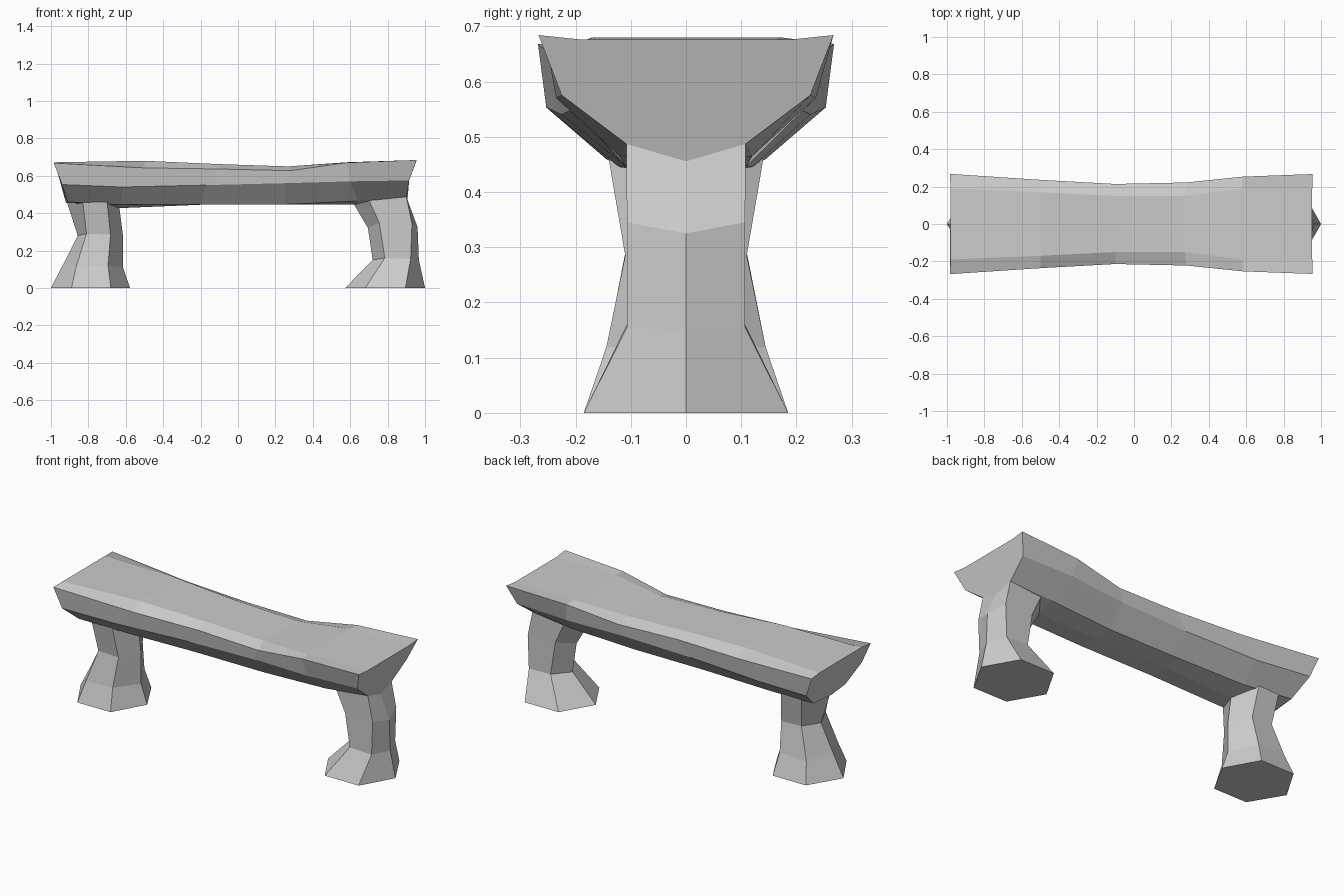
import bpy, bmesh

if "Cube" in bpy.data.objects:
    bpy.data.objects.remove(bpy.data.objects["Cube"])


def loft(name, rings):
    """Skin a list of equal-length point rings and cap both ends."""
    bm = bmesh.new()
    loops = [[bm.verts.new(p) for p in ring] for ring in rings]
    n = len(loops[0])
    for a, b in zip(loops, loops[1:]):
        for i in range(n):
            j = (i + 1) % n
            bm.faces.new((a[i], a[j], b[j], b[i]))
    bm.faces.new(loops[0])
    bm.faces.new(loops[-1])
    bmesh.ops.recalc_face_normals(bm, faces=bm.faces)
    mesh = bpy.data.meshes.new(name)
    bm.to_mesh(mesh)
    bm.free()
    obj = bpy.data.objects.new(name, mesh)
    bpy.context.collection.objects.link(obj)
    return obj


def seat_ring(inner, rim, side, under, keel):
    """Each argument is (x, half width, height); keel is the centre line."""
    half = [inner, rim, side, under]
    front = [(x, -y, z) for x, y, z in half]
    back = [(x, y, z) for x, y, z in reversed(half)]
    return front + [keel] + back


def leg_ring(outer, side_a, side_b, inner, y):
    """Hexagon with points along x; each corner is (x, z)."""
    (x0, z0), (x1, z1), (x2, z2), (x3, z3) = outer, side_a, side_b, inner
    return [(x0, 0, z0), (x1, -y, z1), (x2, -y, z2),
            (x3, 0, z3), (x2, y, z2), (x1, y, z1)]


# Seat: worn, faceted slab with flared ends
seat = [
    ((-.98, .19, .672), (-.985, .268, .668), (-.94, .253, .553), (-.91, .145, .46), (-.92, 0, .455)),
    ((-.5, .17, .68), (-.5, .236, .642), (-.62, .225, .54), (-.62, .12, .445), (-.63, 0, .427)),
    ((-.1, .15, .662), (-.1, .214, .636), (-.17, .205, .55), (-.2, .11, .447), (-.2, 0, .445)),
    ((.27, .15, .65), (.28, .222, .627), (.25, .208, .56), (.25, .11, .447), (.25, 0, .445)),
    ((.58, .19, .672), (.58, .253, .67), (.6, .235, .57), (.64, .12, .465), (.63, 0, .445)),
    ((.953, .19, .676), (.955, .267, .684), (.915, .225, .575), (.9, .108, .487), (.905, 0, .455)),
]
loft("seat", [seat_ring(*s) for s in seat])

# Left leg: flared foot, pinched ankle, widening into the seat
left = [
    ((-1, 0), (-.89, 0), (-.68, 0), (-.577, 0), .185),
    ((-.93, .135), (-.865, .115), (-.695, .12), (-.615, .11), .144),
    ((-.857, .28), (-.81, .29), (-.682, .285), (-.615, .28), .11),
    ((-.915, .46), (-.83, .46), (-.70, .46), (-.635, .435), .14),
]
loft("left_leg", [leg_ring(*r) for r in left])

# Right leg: large foot and a shin bent outwards
right = [
    ((1, 0), (.895, 0), (.68, 0), (.573, 0), .185),
    ((.967, .15), (.923, .155), (.785, .16), (.72, .15), .107),
    ((.96, .325), (.93, .345), (.755, .35), (.695, .32), .107),
    ((.905, .456), (.9, .487), (.69, .49), (.62, .447), .108),
]
loft("right_leg", [leg_ring(*r) for r in right])
